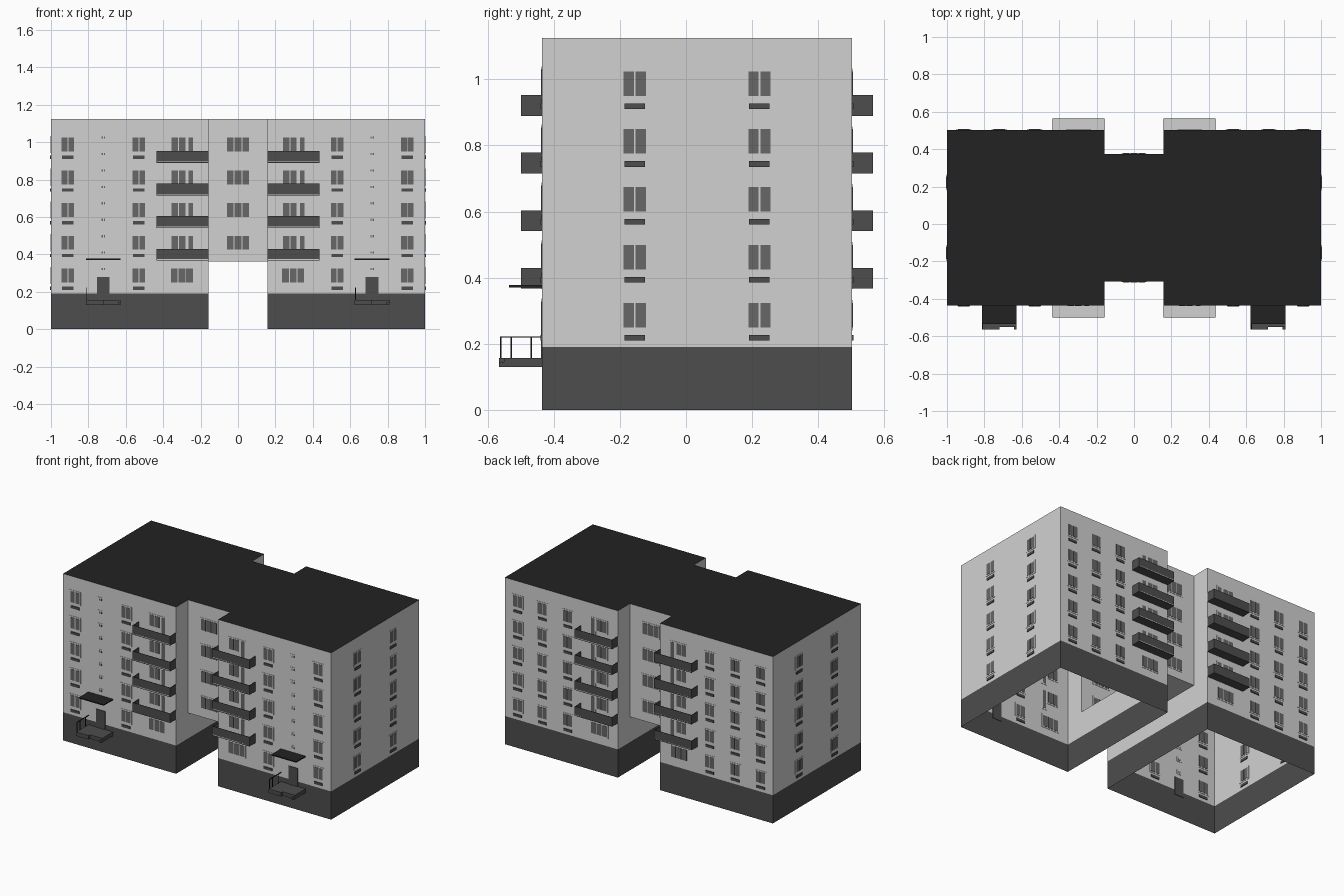
import bpy, bmesh

if "Cube" in bpy.data.objects:
    bpy.data.objects.remove(bpy.data.objects["Cube"])

def material(name, v):
    m = bpy.data.materials.new(name)
    m.diffuse_color = (v, v, v, 1)
    m.use_nodes = True
    m.node_tree.nodes["Principled BSDF"].inputs["Base Color"].default_value = m.diffuse_color
    return m

WALL = material("light grey wall", 0.64)
DARK = material("dark grey plinth", 0.075)
ROOF = material("black roof", 0.016)
RIM = material("black roof rim", 0.008)
GLASS = material("grey glass", 0.135)
MATS = [WALL, DARK, ROOF, RIM, GLASS]

X0, YF, YB = 0.157, -0.435, 0.502      # notch half width, front and back walls
NF, NB = -0.308, 0.375                 # recessed centre walls
ZP, ZC, ZT = 0.19, 0.362, 1.125        # plinth top, passage ceiling, roof
ROWS = [0.287 + 0.175 * i for i in range(5)]

def finish(bm, name):
    bmesh.ops.remove_doubles(bm, verts=bm.verts, dist=1e-5)
    bmesh.ops.recalc_face_normals(bm, faces=bm.faces)
    me = bpy.data.meshes.new(name)
    bm.to_mesh(me)
    bm.free()
    for m in MATS:
        me.materials.append(m)
    ob = bpy.data.objects.new(name, me)
    bpy.context.collection.objects.link(ob)
    return ob

def face(bm, pts, mat):
    f = bm.faces.new([bm.verts.new(p) for p in pts])
    f.material_index = MATS.index(mat)
    return f

def box(bm, x, y, z, mat, skip_top=False):
    """Axis-aligned box from three (min, max) ranges."""
    v = [bm.verts.new((a, b, c)) for a in x for b in y for c in z]
    quads = [(0, 1, 3, 2), (4, 6, 7, 5), (0, 4, 5, 1), (2, 3, 7, 6), (0, 2, 6, 4)]
    if not skip_top:
        quads.append((1, 5, 7, 3))
    for q in quads:
        bm.faces.new([v[i] for i in q]).material_index = MATS.index(mat)

def panel(bm, a, b, z0, z1, mat):
    face(bm, [(*a, z0), (*b, z0), (*b, z1), (*a, z1)], mat)

# Building shell, open underneath
outline = [(-1, YF), (-X0, YF), (-X0, NF), (X0, NF), (X0, YF), (1, YF),
           (1, YB), (X0, YB), (X0, NB), (-X0, NB), (-X0, YB), (-1, YB)]
walls, plinth = bmesh.new(), bmesh.new()
for i, a in enumerate(outline):
    b = outline[(i + 1) % 12]
    centre = a[1] == b[1] and a[1] in (NF, NB)
    panel(walls, a, b, ZC if centre else ZP, ZT, WALL)
    if not centre:
        panel(plinth, a, b, 0, ZP, DARK)
for s in (-X0, X0):                     # passage sides
    panel(walls, (s, NF), (s, NB), ZP, ZC, WALL)
    panel(plinth, (s, NF), (s, NB), 0, ZP, DARK)
face(walls, [(-X0, NF, ZC), (X0, NF, ZC), (X0, NB, ZC), (-X0, NB, ZC)], WALL)
finish(walls, "walls")
finish(plinth, "plinth")

# Flat roof with a darker rim
roof = bmesh.new()
top = face(roof, [(*p, ZT) for p in outline], ROOF)
if top.normal.z < 0:
    top.normal_flip()
rim = bmesh.ops.inset_region(roof, faces=[top], thickness=0.012, use_even_offset=True)
for f in rim["faces"]:
    f.material_index = MATS.index(RIM)
roof_ob = finish(roof, "roof")

# Windows: plates set through the wall so they show on both sides
def plate(bm, wall, u, z, w, h, t, mat):
    axis, pos = wall
    across, deep = (u - w / 2, u + w / 2), (pos - t, pos + t)
    zz = (z - h / 2, z + h / 2)
    if axis == "y":
        box(bm, across, deep, zz, mat)
    else:
        box(bm, deep, across, zz, mat)

def window(bm, wall, u, z, w=0.084, h=0.092, panes=2, sill=True):
    plate(bm, wall, u, z, w, h, 0.002, WALL)
    pw = (w - 0.012) / panes
    for i in range(panes):
        plate(bm, wall, u + (i - (panes - 1) / 2) * pw, z, pw - 0.005, h - 0.018, 0.0035, GLASS)
    if sill:
        plate(bm, wall, u, z - 0.068, w * 0.74, 0.017, 0.005, DARK)

def balcony_door(bm, wall, u, z):
    window(bm, wall, u - 0.018, z, 0.09, 0.092, 2, False)
    window(bm, wall, u + 0.048, z - 0.025, 0.042, 0.142, 1, False)

FRONT, BACK = ("y", YF), ("y", YB)
for wall, name in ((FRONT, "front_windows"), (BACK, "back_windows")):
    bm = bmesh.new()
    inner = ("y", NF if wall is FRONT else NB)
    for i, z in enumerate(ROWS):
        for x in (-0.91, -0.53, 0.53, 0.905):
            window(bm, wall, x, z)
        for x in (-0.3, 0.295):
            if i == 0:
                window(bm, wall, x, z, 0.135, 0.092, 3, False)
            else:
                balcony_door(bm, wall, x, z)
        if i:
            window(bm, inner, 0, z, 0.135, 0.092, 3, False)
        if wall is BACK:
            for x in (-0.72, 0.72):
                window(bm, wall, x, z)
    if wall is FRONT:                   # small stairwell windows
        for x in (-0.72, 0.717):
            for k in range(9):
                window(bm, wall, x, 0.322 + 0.0878 * k, 0.036, 0.03, 2, False)
    finish(bm, name)

for s, name in ((-1, "left_windows"), (1, "right_windows")):
    bm = bmesh.new()
    for z in ROWS:
        for y in (-0.155, 0.222):
            window(bm, ("x", s), y, z)
    finish(bm, name)

# Balconies: dark parapet tray with a light floor
balconies = bmesh.new()
T = 0.003
for z in (0.367, 0.541, 0.715, 0.889):
    for x in ((-0.437, -X0), (X0, 0.435)):
        for y in ((-0.499, YF), (YB, 0.565)):
            zz = (z, z + 0.063)
            box(balconies, x, y, (z, z + 0.004), DARK)
            box(balconies, (x[0] + T, x[1] - T), y, (z + 0.004, z + 0.008), WALL)
            box(balconies, (x[0], x[0] + T), y, zz, DARK)
            box(balconies, (x[1] - T, x[1]), y, zz, DARK)
            outer = (y[0], y[0] + T) if y[0] < 0 else (y[1] - T, y[1])
            box(balconies, x, outer, zz, DARK)
finish(balconies, "balconies")

# Entrances: door, canopy, porch with a step and a side railing
for x, side in ((-0.72, "left"), (0.717, "right")):
    bm = bmesh.new()
    box(bm, (x - 0.034, x + 0.034), (YF - 0.004, YF + 0.003), (0.157, 0.28), DARK)
    finish(bm, side + "_door")
    bm = bmesh.new()
    box(bm, (x - 0.093, x + 0.092), (-0.535, YF), (0.371, 0.378), ROOF)
    finish(bm, side + "_canopy")
    bm = bmesh.new()
    box(bm, (x - 0.093, x), (-0.565, YF), (0.13, 0.157), DARK)
    box(bm, (x, x + 0.092), (-0.55, YF), (0.13, 0.157), DARK)
    box(bm, (x + 0.078, x + 0.092), (-0.565, -0.55), (0.13, 0.145), DARK)
    finish(bm, side + "_porch")
    bm = bmesh.new()
    rx = (x - 0.091, x - 0.087)
    box(bm, rx, (-0.562, YF), (0.219, 0.223), ROOF)
    for y in (-0.562, -0.53, -0.47):
        box(bm, rx, (y, y + 0.004), (0.157, 0.219), ROOF)
    finish(bm, side + "_railing")
